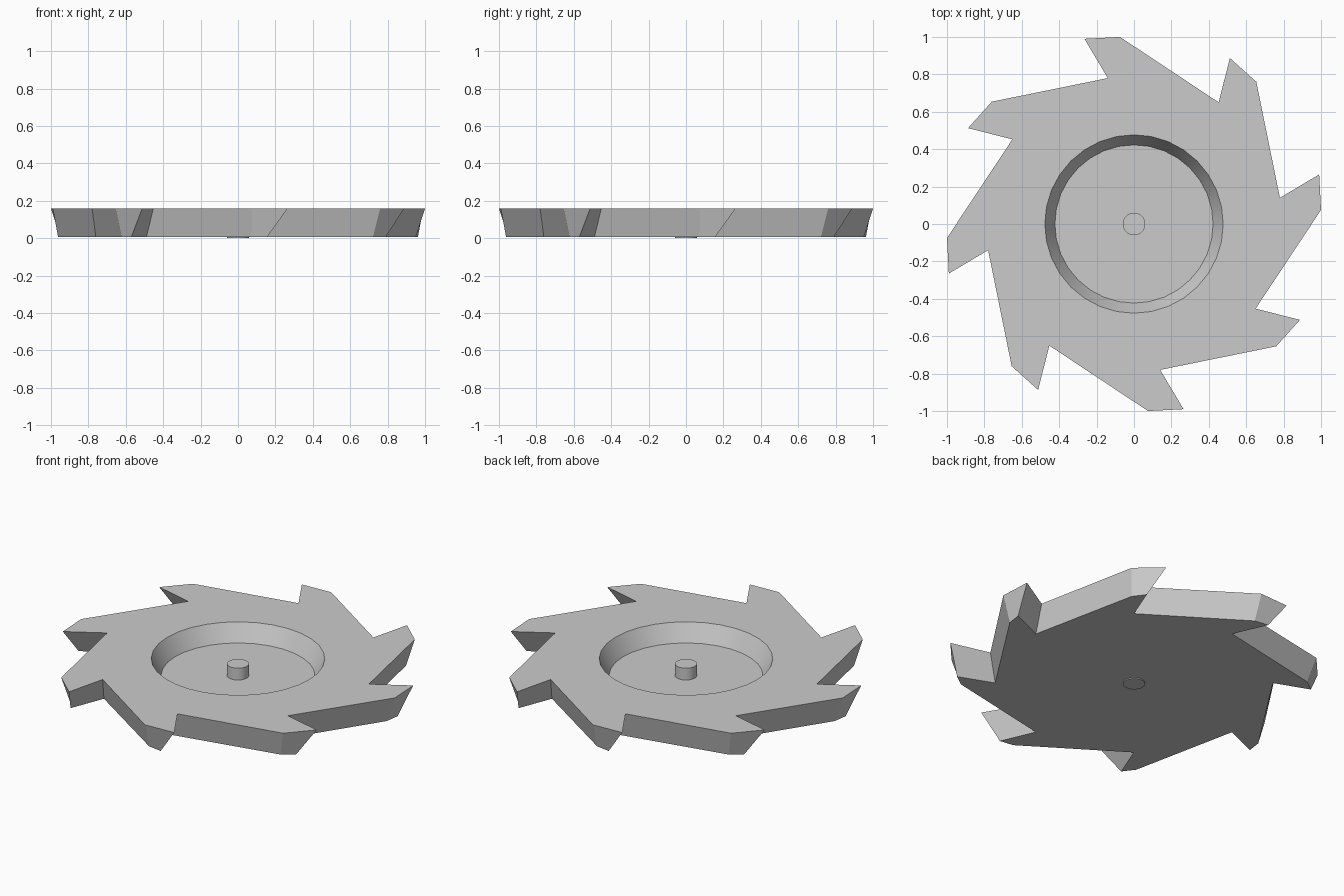
import bpy, bmesh, math
from mathutils import Matrix

if "Cube" in bpy.data.objects:
    bpy.data.objects.remove(bpy.data.objects["Cube"])

TEETH, SEG = 8, 32
Z_BOTTOM, Z_FLOOR, Z_TOP = 0.006, 0.055, 0.158


def gear_ring(bm, tooth, z):
    """Repeat one tooth's points around the z axis."""
    verts = []
    for i in range(TEETH):
        rot = Matrix.Rotation(i * math.tau / TEETH, 3, 'Z')
        verts += [bm.verts.new(rot @ v.to_3d()) for v in map(lambda p: Matrix.Identity(3).col[0] * p[0]
                  + Matrix.Identity(3).col[1] * p[1], tooth)]
    for v in verts:
        v.co.z = z
    return verts


def circle_ring(bm, r, z):
    return [bm.verts.new((r * math.cos(i * math.tau / SEG), r * math.sin(i * math.tau / SEG), z))
            for i in range(SEG)]


def bridge(bm, low, high):
    n = len(low)
    for i in range(n):
        j = (i + 1) % n
        bm.faces.new((low[i], low[j], high[j], high[i]))


def ring_edges(bm, ring):
    return [bm.edges.get((ring[i - 1], ring[i])) for i in range(len(ring))]


def finish(bm, name):
    bmesh.ops.recalc_face_normals(bm, faces=bm.faces)
    mesh = bpy.data.meshes.new(name)
    bm.to_mesh(mesh)
    bm.free()
    obj = bpy.data.objects.new(name, mesh)
    bpy.context.collection.objects.link(obj)
    bpy.ops.object.select_all(action='DESELECT')
    obj.select_set(True)
    bpy.context.view_layer.objects.active = obj
    bpy.ops.object.shade_smooth_by_angle(angle=math.radians(30))
    return obj


# Toothed disc: raked teeth between a smaller bottom outline and a larger top one
bm = bmesh.new()
bottom = gear_ring(bm, [(0.95, 0.07), (0.962, 0.155), (0.76, 0.067)], Z_BOTTOM)
top = gear_ring(bm, [(1.0, 0.075), (0.99, 0.265), (0.78, 0.14)], Z_TOP)
bridge(bm, bottom, top)
bm.faces.new(bottom[::-1])

# Round tapered recess in the top
rim = circle_ring(bm, 0.477, Z_TOP)
floor = circle_ring(bm, 0.423, Z_FLOOR)
bridge(bm, floor, rim)
bm.faces.new(floor)
bmesh.ops.triangle_fill(bm, use_beauty=True, edges=ring_edges(bm, top) + ring_edges(bm, rim))
finish(bm, "saw_disc")

# Centre pin, passing through the disc
bm = bmesh.new()
pin_low, pin_high = circle_ring(bm, 0.06, 0.0), circle_ring(bm, 0.06, 0.127)
bridge(bm, pin_low, pin_high)
bm.faces.new(pin_low[::-1])
bm.faces.new(pin_high)
finish(bm, "centre_pin")
